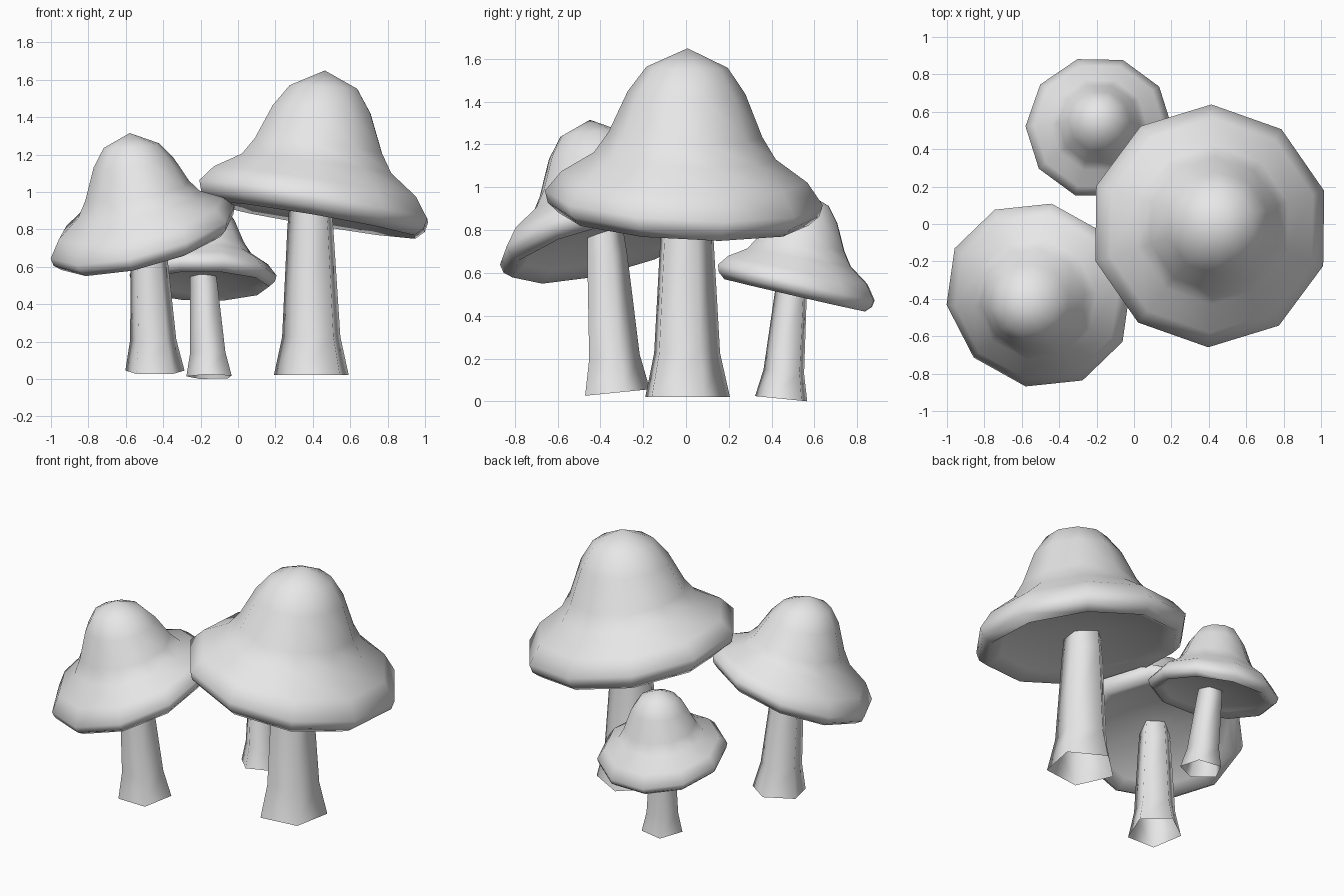
import bpy, bmesh
from math import radians, cos, sin, pi, sqrt

cube = bpy.data.objects.get("Cube")
if cube:
    bpy.data.objects.remove(cube, do_unlink=True)

grey = bpy.data.materials.new("plain_grey")
grey.use_nodes = True
colour = (0.8, 0.8, 0.8, 1)
grey.diffuse_color = colour
grey.node_tree.nodes["Principled BSDF"].inputs["Base Color"].default_value = colour

# Cap outline as (radius, height), from the tip over the lip to the hollow underside
CAP = [(0.19, 0.62), (0.275, 0.5), (0.36, 0.3), (0.425, 0.2), (0.575, 0.1),
       (0.65, 0.0), (0.635, -0.055), (0.585, -0.1), (0.5, -0.05), (0.13, -0.025)]
TIP = 0.71


def finish(bm, name, angle):
    bmesh.ops.recalc_face_normals(bm, faces=bm.faces)
    mesh = bpy.data.meshes.new(name)
    bm.to_mesh(mesh)
    bm.free()
    mesh.materials.append(grey)
    obj = bpy.data.objects.new(name, mesh)
    bpy.context.collection.objects.link(obj)
    bpy.ops.object.select_all(action='DESELECT')
    obj.select_set(True)
    bpy.context.view_layer.objects.active = obj
    bpy.ops.object.shade_smooth_by_angle(angle=radians(angle))


def bridge(bm, rings):
    for a, b in zip(rings, rings[1:]):
        n = len(a)
        for i in range(n):
            j = (i + 1) % n
            bm.faces.new((a[i], a[j], b[j], b[i]))


def fan(bm, ring, point):
    centre = bm.verts.new(point)
    for i in range(len(ring)):
        bm.faces.new((ring[i - 1], ring[i], centre))


def make_cap(name, centre, scale, slope, turn):
    """Ten-sided bell whose rim is tipped while the tip stays nearly upright."""
    bm = bmesh.new()
    cx, cy, cz = centre
    sx, sy = slope
    upright = 1 / sqrt(1 + sx * sx + sy * sy)

    def place(r, h, a):
        x, y = r * scale * cos(a), r * scale * sin(a)
        tilt = 1 - 0.8 * max(h, 0) / TIP
        h *= scale * upright
        rise = tilt * (sx * x + sy * y)
        lean = 0.5 * (h + rise)
        return (cx + x - sx * lean, cy + y - sy * lean, cz + h + rise * upright)

    rings = [[bm.verts.new(place(r, h, radians(turn) + i * pi / 5)) for i in range(10)]
             for r, h in CAP]
    bridge(bm, rings)
    fan(bm, rings[0], place(0, TIP, 0))
    fan(bm, rings[-1], place(0, -0.02, 0))
    finish(bm, name, 75)


def make_stem(name, base, top, scale, turn, foot_slope):
    """Five-sided tapering stem, flared and open at the foot."""
    bm = bmesh.new()
    rings = []
    for t, r in [(0, 0.212), (0.22, 0.165), (0.85, 0.13), (1, 0.115)]:
        c = [b + (e - b) * t for b, e in zip(base, top)]
        ring = []
        for i in range(5):
            a = radians(turn) + i * 2 * pi / 5
            y = r * scale * sin(a)
            ring.append(bm.verts.new((c[0] + r * scale * cos(a), c[1] + y,
                                      c[2] + foot_slope * y)))
        rings.append(ring)
    bridge(bm, rings)
    bm.faces.new(rings[-1])
    finish(bm, name, 80)


# Large mushroom
make_cap("large_cap", (0.405, -0.01, 0.95), 1.0, (-0.17, -0.05), 89)
make_stem("large_stem", (0.4, -0.005, 0.02), (0.39, -0.003, 0.95), 1.0, -47, 0)

# Medium mushroom
make_cap("medium_cap", (-0.51, -0.38, 0.785), 0.795, (0.26, 0.26), 80)
make_stem("medium_stem", (-0.445, -0.335, 0.04), (-0.485, -0.385, 0.8), 0.785, -55, 0.1)

# Small mushroom
make_cap("small_cap", (-0.187, 0.515, 0.555), 0.605, (-0.01, -0.23), 107)
make_stem("small_stem", (-0.148, 0.45, 0.012), (-0.185, 0.5, 0.585), 0.61, -28, -0.1)
